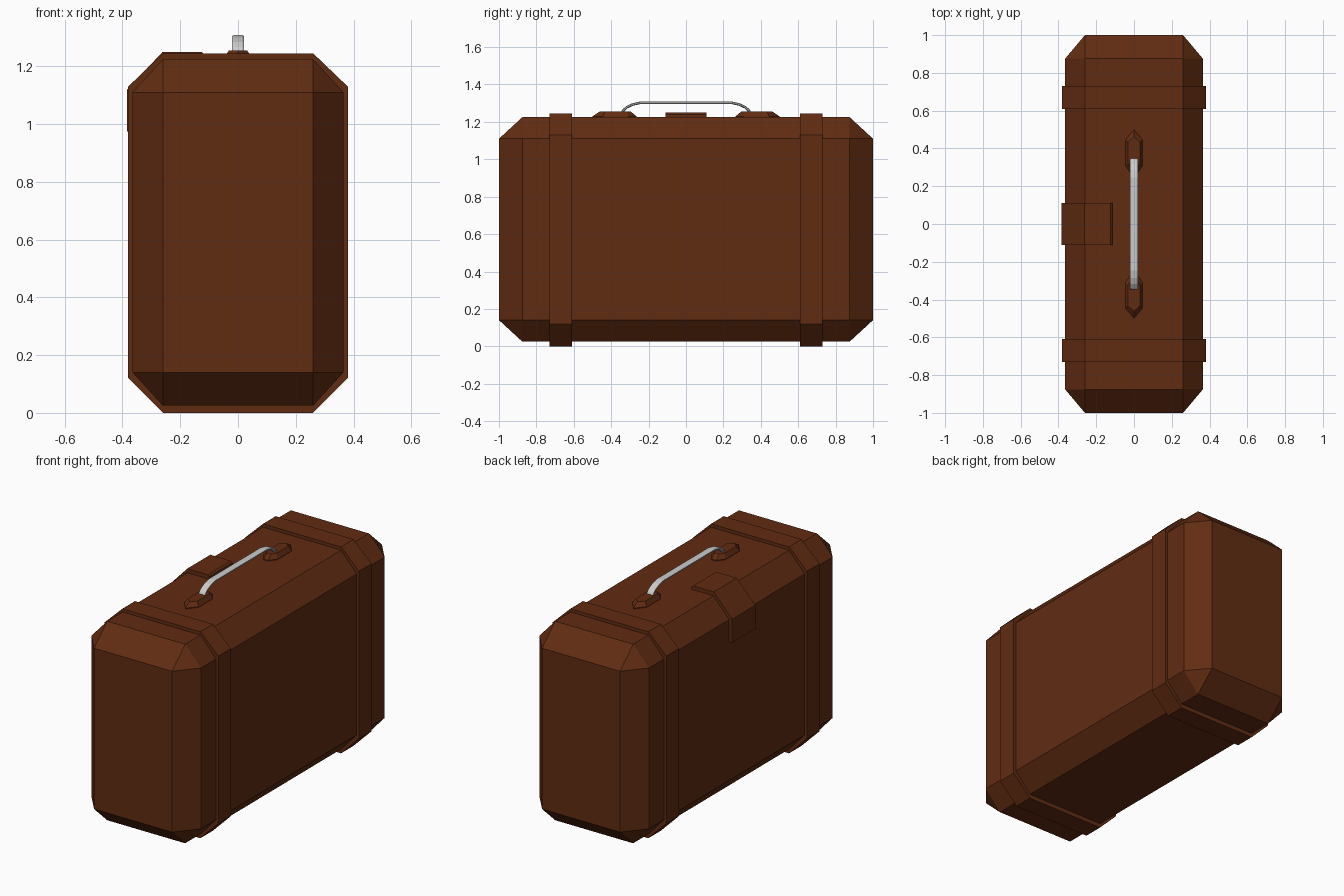
import bpy, bmesh
from itertools import product

if "Cube" in bpy.data.objects:
    bpy.data.objects.remove(bpy.data.objects["Cube"])

leather = bpy.data.materials.new("brown_leather")
leather.diffuse_color = (0.12, 0.025, 0.006, 1)
leather.use_nodes = True
leather.node_tree.nodes["Principled BSDF"].inputs["Base Color"].default_value = leather.diffuse_color


def finish(name, bm, mat=leather):
    bmesh.ops.recalc_face_normals(bm, faces=bm.faces)
    me = bpy.data.meshes.new(name)
    bm.to_mesh(me)
    bm.free()
    if mat:
        me.materials.append(mat)
    ob = bpy.data.objects.new(name, me)
    bpy.context.collection.objects.link(ob)
    return ob


def loft(name, rings, mat=leather):
    """Skin a list of equal-length point rings and cap both ends."""
    bm = bmesh.new()
    vs = [[bm.verts.new(p) for p in ring] for ring in rings]
    n = len(vs[0])
    for a, b in zip(vs, vs[1:]):
        for i in range(n):
            j = (i + 1) % n
            bm.faces.new((a[i], a[j], b[j], b[i]))
    bm.faces.new(vs[0])
    bm.faces.new(vs[-1])
    return finish(name, bm, mat)


# Case body: box with every edge chamfered
X, Y, Z, zc = 0.365, 1.0, 0.60, 0.625
x, y, z = 0.26, 0.875, 0.485
bm = bmesh.new()
for sx, sy, sz in product((-1, 1), repeat=3):
    for a, b, c in ((X, y, z), (x, Y, z), (x, y, Z)):
        bm.verts.new((sx * a, sy * b, zc + sz * c))
bmesh.ops.convex_hull(bm, input=bm.verts)
bmesh.ops.dissolve_limit(bm, angle_limit=0.01, verts=bm.verts, edges=bm.edges)
finish("case_body", bm)

# Two straps around the case
octagon = [(0.26, 0), (0.38, 0.12), (0.38, 1.13), (0.26, 1.245),
           (-0.26, 1.245), (-0.38, 1.13), (-0.38, 0.12), (-0.26, 0)]
for s, side in ((-1, "front"), (1, "back")):
    loft(side + "_strap", [[(px, s * py, pz) for px, pz in octagon] for py in (0.61, 0.73)])

# Handle mounts: tapered long hexagons
for s, side in ((-1, "front"), (1, "back")):
    rings = []
    for w, e, tip, inner, h in ((0.046, 0.0, 0.5, 0.265, 1.215), (0.046, 0.0, 0.5, 0.265, 1.23),
                                (0.032, 0.012, 0.462, 0.295, 1.255)):
        outline = [(0, tip), (w, 0.445 - e), (w, 0.31 + e), (0.015, inner),
                   (-0.015, inner), (-w, 0.31 + e), (-w, 0.445 - e)]
        rings.append([(px, s * py, h) for px, py in outline])
    loft(side + "_handle_mount", rings)

# Latch flap folded over the left top edge
outer = [(-0.385, 0.975), (-0.385, 1.118), (-0.262, 1.249), (-0.125, 1.249), (-0.115, 1.24)]
inner = [(-0.115, 1.215), (-0.255, 1.215), (-0.355, 1.105), (-0.355, 0.975)]
loft("latch_flap", [[(px, py, pz) for px, pz in outer + inner] for py in (-0.11, 0.11)])

# Metal handle: flattened bar swept along a bent path
half = [(0.345, 1.245), (0.335, 1.262), (0.315, 1.279), (0.285, 1.293), (0.245, 1.302)]
path = [(-a, b) for a, b in half] + half[::-1]
section = [(-0.021, -0.003), (-0.013, -0.007), (0.013, -0.007), (0.021, -0.003),
           (0.021, 0.003), (0.013, 0.007), (-0.013, 0.007), (-0.021, 0.003)]
rings = []
for i, (py, pz) in enumerate(path):
    a, b = path[max(i - 1, 0)], path[min(i + 1, len(path) - 1)]
    dy, dz = b[0] - a[0], b[1] - a[1]
    d = (dy * dy + dz * dz) ** 0.5
    rings.append([(sx, py - t * dz / d, pz + t * dy / d) for sx, t in section])
loft("handle", rings, None)
